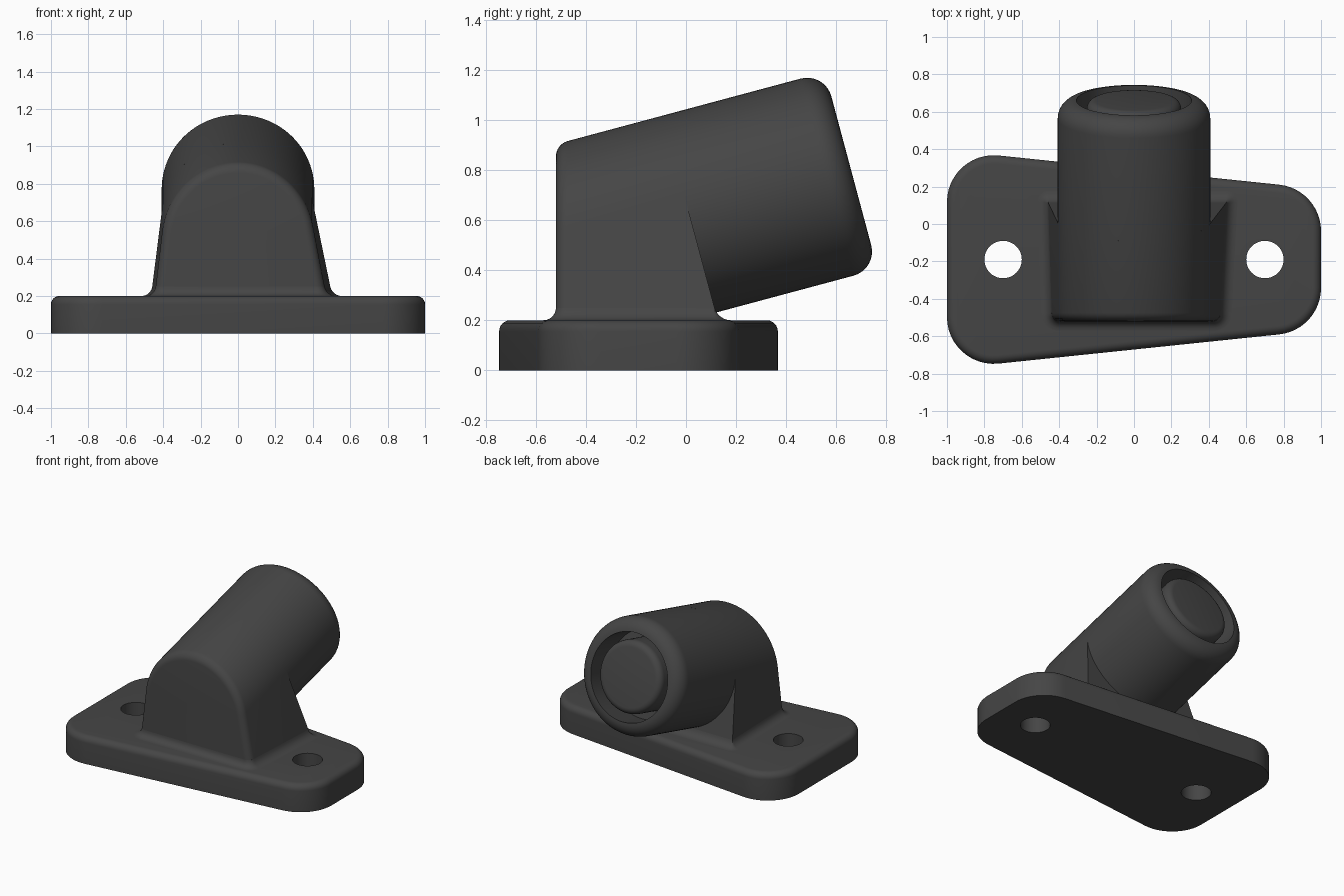
import bpy, bmesh, math
from mathutils import Vector

if "Cube" in bpy.data.objects:
    bpy.data.objects.remove(bpy.data.objects["Cube"])

TILT = math.radians(15)
S, C = math.sin(TILT), math.cos(TILT)
R, AXIS = 0.408, 0.60          # barrel radius and axis offset from the origin
FRONT, BACK = -0.52, 0.175     # front plane (y), back plane (distance along axis)
LEAN_R, LEAN_L = math.radians(11.3), math.radians(7)
TOP = 0.2                      # plate thickness

rubber = bpy.data.materials.new("dark grey")
rubber.diffuse_color = (0.06, 0.06, 0.06, 1)
rubber.use_nodes = True
rubber.node_tree.nodes["Principled BSDF"].inputs["Base Color"].default_value = rubber.diffuse_color


def tilted(x, n, d):
    """Point from barrel coordinates: n across the axis, d along it."""
    return Vector((x, d * C - n * S, d * S + n * C))


def loft(name, rings, cut_z=None):
    """Skin a list of equal-length closed rings and cap both ends."""
    bm = bmesh.new()
    vs = [[bm.verts.new(p) for p in ring] for ring in rings]
    k = len(vs[0])
    for a, b in zip(vs, vs[1:]):
        for i in range(k):
            j = (i + 1) % k
            bm.faces.new((a[i], a[j], b[j], b[i]))
    bm.faces.new(vs[0])
    bm.faces.new(vs[-1])
    bmesh.ops.recalc_face_normals(bm, faces=bm.faces)
    if cut_z is not None:
        bmesh.ops.bisect_plane(bm, geom=bm.verts[:] + bm.edges[:] + bm.faces[:],
                               plane_co=(0, 0, cut_z), plane_no=(0, 0, 1), clear_inner=True)
    me = bpy.data.meshes.new(name)
    bm.to_mesh(me)
    bm.free()
    me.materials.append(rubber)
    ob = bpy.data.objects.new(name, me)
    bpy.context.collection.objects.link(ob)
    return ob


def smooth(ob):
    bpy.ops.object.select_all(action='DESELECT')
    ob.select_set(True)
    bpy.context.view_layer.objects.active = ob
    bpy.ops.object.shade_smooth_by_angle(angle=math.radians(32))


def rounded(corners, radii, grow, z, seg=12):
    """Counter-clockwise polygon with rounded corners, offset outward by grow."""
    pts, k = [], len(corners)
    for i, r in enumerate(radii):
        p = Vector(corners[i])
        e1 = (p - Vector(corners[i - 1])).normalized()
        e2 = (Vector(corners[(i + 1) % k]) - p).normalized()
        n1, n2 = Vector((e1.y, -e1.x)), Vector((e2.y, -e2.x))
        centre = p - (n1 + n2) * (r / (1 + n1.dot(n2)))
        a1 = math.atan2(n1.y, n1.x)
        turn = math.atan2(e1.x * e2.y - e1.y * e2.x, e1.dot(e2))
        for s in range(seg + 1):
            a = a1 + turn * s / seg
            pts.append(Vector((centre.x + (r + grow) * math.cos(a),
                               centre.y + (r + grow) * math.sin(a), z)))
    return pts


def quarter(steps):
    return [math.pi / 2 * i / steps for i in range(steps + 1)]


# Mounting plate: tapered outline, rounded top edge, two screw holes
outline = [(-1, -0.775), (1, -0.567), (1, 0.187), (-1, 0.395)]
b = 0.045
rings = [rounded(outline, [0.25] * 4, 0, 0)]
rings += [rounded(outline, [0.25] * 4, -b * (1 - math.cos(q)), TOP - b + b * math.sin(q))
          for q in quarter(6)]
plate = loft("mounting_plate", rings)
for x in (-0.7, 0.7):
    bpy.ops.mesh.primitive_cylinder_add(vertices=48, radius=0.1, depth=1, location=(x, -0.19, 0.1))
    cutter = bpy.context.object
    cutter.hide_render = True
    cutter.data.materials.append(rubber)
    bpy.context.view_layer.objects.active = plate
    mod = plate.modifiers.new("screw_hole", 'BOOLEAN')
    mod.operation, mod.object, mod.solver = 'DIFFERENCE', cutter, 'EXACT'
    bpy.ops.object.modifier_apply(modifier=mod.name)
    bpy.data.objects.remove(cutter)
smooth(plate)


# Pedestal: arched section with leaning sides, running along the barrel axis
def arch(inset):
    r = R - inset
    a0, a1 = LEAN_R, math.pi - LEAN_L
    arc = [(r * math.cos(a), AXIS + r * math.sin(a))
           for a in (a0 + (a1 - a0) * i / 48 for i in range(49))]
    (xr, nr), (xl, nl) = arc[0], arc[-1]
    return ([(xr + nr * math.tan(LEAN_R), 0)] + arc + [(xl - nl * math.tan(LEAN_L), 0)])


f = 0.045
rings = []
for q in quarter(6):
    y = FRONT + f * (1 - math.cos(q))
    rings.append([tilted(x, n, (y + n * S) / C) for x, n in arch(f * (1 - math.sin(q)))])
rings.append([tilted(x, n, BACK) for x, n in arch(0)])
smooth(loft("pedestal", rings, cut_z=TOP))


# Fillet where the pedestal meets the plate
def footprint(z):
    yb = (BACK - S * z) / C

    def side(y, lean):
        n = C * z - S * y
        return (R * math.cos(lean) + (AXIS + R * math.sin(lean) - n) * math.tan(lean))
    return [(-side(FRONT, LEAN_L), FRONT), (side(FRONT, LEAN_R), FRONT),
            (side(yb, LEAN_R), yb), (-side(yb, LEAN_L), yb)]


g = 0.05
rings = []
for q in quarter(6):
    z = TOP + g * (1 - math.cos(q))
    rings.append(rounded(footprint(z), [f, f, 0.008, 0.008], g * (1 - math.sin(q)), z, 8))
smooth(loft("base_fillet", rings))

# Barrel: rounded rim, ring groove and round core, turned about the tilted axis
END, rim, core = 0.845, 0.10, 0.045
profile = [(R, BACK)]
profile += [(R - rim + rim * math.cos(q), END - rim + rim * math.sin(q)) for q in quarter(8)]
profile += [(R - rim, 0.62), (0.252, 0.62)]
profile += [(0.207 + core * math.cos(q), END - core + core * math.sin(q)) for q in quarter(5)]
rings = [[tilted(r * math.cos(a), AXIS + r * math.sin(a), d)
          for a in (2 * math.pi * i / 96 for i in range(96))] for r, d in profile]
smooth(loft("barrel", rings))
